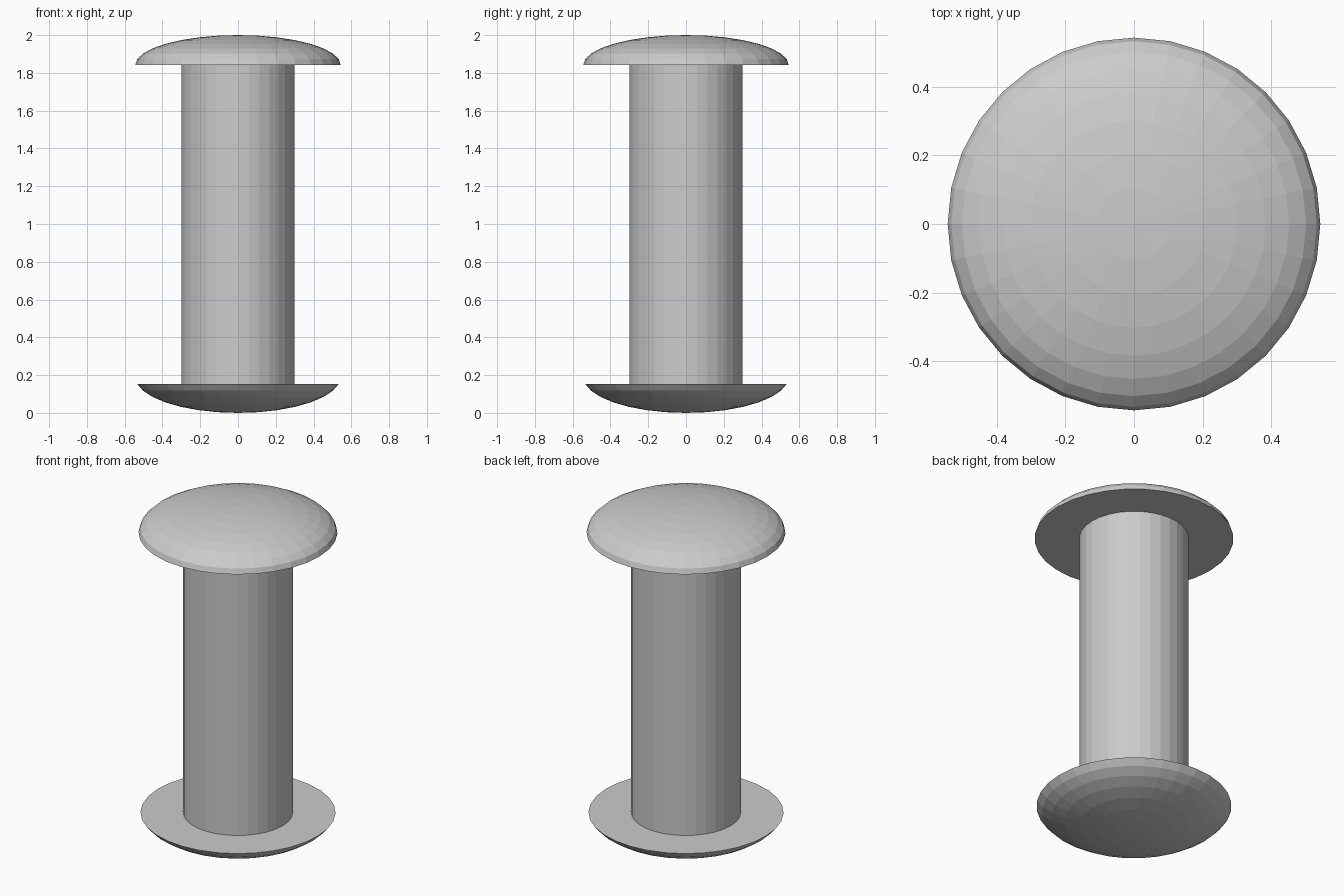
import bpy
import bmesh
from math import sin, cos, pi

if "Cube" in bpy.data.objects:
    bpy.data.objects.remove(bpy.data.objects["Cube"])

SEGMENTS = 32
STEP = pi / 16  # angle between head rings


def lathe(name, profile):
    """Spin a (radius, z) profile around z; radius 0 closes to a pole."""
    bm = bmesh.new()
    verts = [bm.verts.new((r, 0, z)) for r, z in profile]
    edges = [bm.edges.new(pair) for pair in zip(verts, verts[1:])]
    bmesh.ops.spin(bm, geom=verts + edges, axis=(0, 0, 1), cent=(0, 0, 0),
                   angle=2 * pi, steps=SEGMENTS, use_duplicate=False)
    bmesh.ops.remove_doubles(bm, verts=bm.verts, dist=1e-4)
    # flat cap on any open rim
    rims = [e for e in bm.edges if e.is_boundary]
    if rims:
        bmesh.ops.holes_fill(bm, edges=rims, sides=0)
    bmesh.ops.recalc_face_normals(bm, faces=bm.faces)
    mesh = bpy.data.meshes.new(name)
    bm.to_mesh(mesh)
    bm.free()
    obj = bpy.data.objects.new(name, mesh)
    bpy.context.collection.objects.link(obj)
    return obj


def dome(pole_z, radius, height, rings):
    """Profile of a squashed sphere from its pole; negative height points down."""
    return [(radius * sin(i * STEP), pole_z - height * (1 - cos(i * STEP)))
            for i in range(rings + 1)]


R = 0.544
top = dome(2.0, R, 0.158, 8)       # full half dome
bottom = dome(0.0, R, -0.19, 7)    # dome cut one ring before its equator

lathe("top_head", top)
lathe("bottom_head", bottom)

# Shaft between the flat sides of the heads
lathe("shaft", [(0.3, bottom[-1][1]), (0.3, top[-1][1])])
